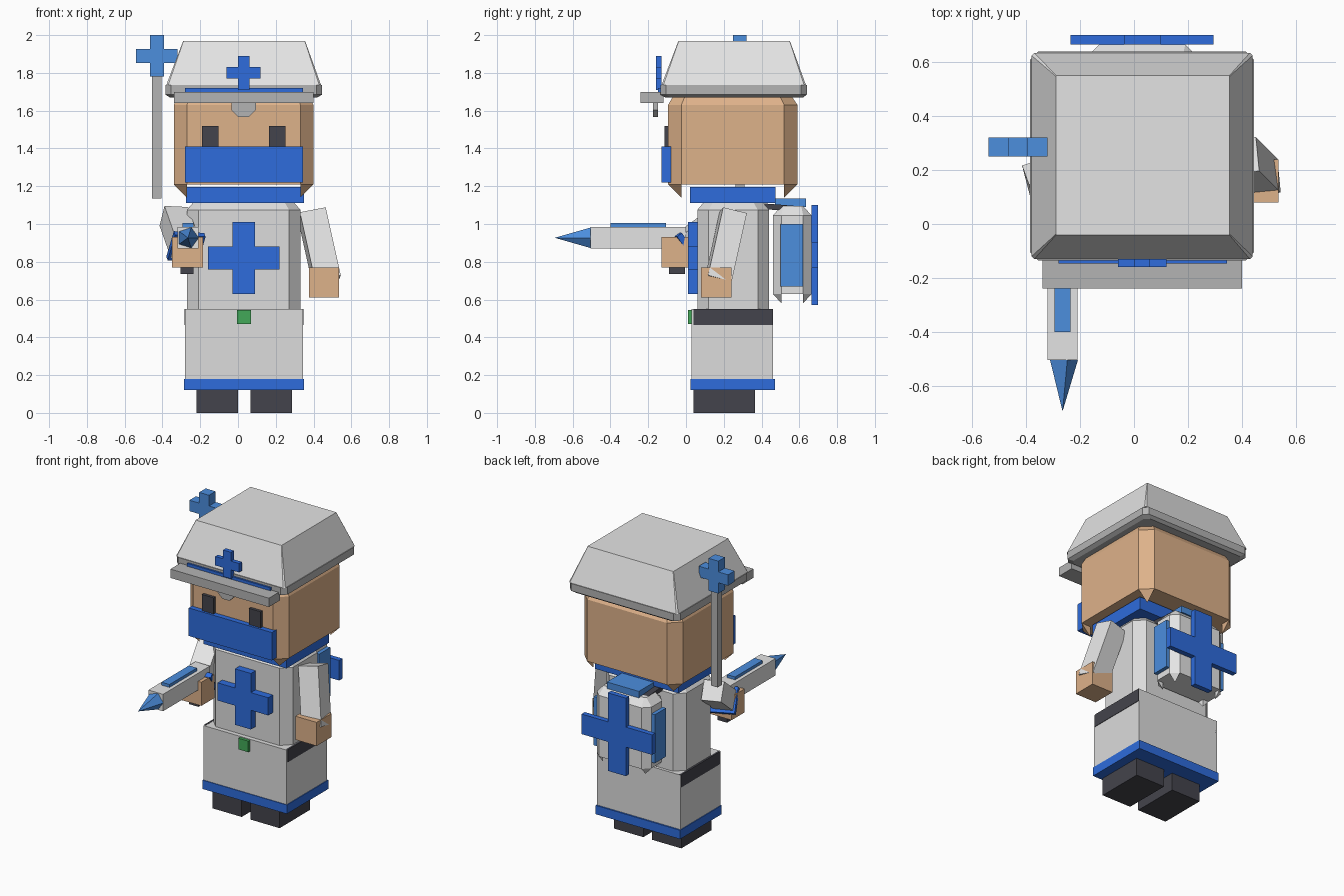
import bpy, bmesh, math
from mathutils import Vector, Matrix

old = bpy.data.objects.get("Cube")
if old:
    bpy.data.objects.remove(old, do_unlink=True)


def make_material(name, rgb):
    linear = [((c / 255 + 0.055) / 1.055) ** 2.4 for c in rgb] + [1]
    m = bpy.data.materials.new(name)
    m.use_nodes = True
    m.diffuse_color = linear
    m.node_tree.nodes["Principled BSDF"].inputs["Base Color"].default_value = linear
    return m


SKIN = make_material("skin", (222, 178, 138))
DARK = make_material("charcoal", (68, 68, 76))
BLUE = make_material("deep blue", (46, 108, 220))
SKY = make_material("light blue", (76, 142, 222))
GREEN = make_material("green", (66, 168, 88))
WHITE = make_material("off white", (228, 228, 228))
CLOTH = make_material("light grey", (220, 220, 220))
GREY = make_material("mid grey", (180, 180, 180))


def finish(name, bm, mat):
    bmesh.ops.recalc_face_normals(bm, faces=bm.faces)
    me = bpy.data.meshes.new(name)
    bm.to_mesh(me)
    bm.free()
    me.materials.append(mat)
    ob = bpy.data.objects.new(name, me)
    bpy.context.collection.objects.link(ob)
    return ob


def add_block(bm, x, y, z):
    size = Matrix.Diagonal((x[1] - x[0], y[1] - y[0], z[1] - z[0], 1))
    centre = Matrix.Translation((sum(x) / 2, sum(y) / 2, sum(z) / 2))
    bmesh.ops.create_cube(bm, size=1, matrix=centre @ size)


def box(name, mat, x, y, z):
    bm = bmesh.new()
    add_block(bm, x, y, z)
    return finish(name, bm, mat)


def plus(name, mat, cx, cz, half, arm, y):
    """Upright cross as a single extruded outline."""
    bm = bmesh.new()
    quarter = [(arm, half), (arm, arm), (half, arm)]
    pts = []
    for k in range(4):
        for a, b in quarter:
            for _ in range(k):
                a, b = b, -a
            pts.append((cx + a, y[0], cz + b))
    face = bm.faces.new([bm.verts.new(p) for p in pts])
    ext = bmesh.ops.extrude_face_region(bm, geom=[face])
    moved = [v for v in ext["geom"] if isinstance(v, bmesh.types.BMVert)]
    bmesh.ops.translate(bm, verts=moved, vec=(0, y[1] - y[0], 0))
    return finish(name, bm, mat)


def loft(name, mat, rings, spike=0):
    """Chamfered box from rings (z, x0, x1, y0, y1, chamfer); spike adds bottom corner points."""
    bm = bmesh.new()
    loops = []
    for z, x0, x1, y0, y1, c in rings:
        pts = [(x0, y0 + c), (x0 + c, y0), (x1 - c, y0), (x1, y0 + c),
               (x1, y1 - c), (x1 - c, y1), (x0 + c, y1), (x0, y1 - c)]
        loops.append([bm.verts.new((a, b, z)) for a, b in pts])
    for low, high in zip(loops, loops[1:]):
        for i in range(8):
            j = (i + 1) % 8
            bm.faces.new((low[i], low[j], high[j], high[i]))
    bm.faces.new(loops[0])
    bm.faces.new(loops[-1])
    if spike:
        z, x0, x1, y0, y1, c = rings[0]
        for px, sx in ((x0, 1), (x1, -1)):
            for py, sy in ((y0, 1), (y1, -1)):
                a = bm.verts.new((px, py + sy * c, z))
                b = bm.verts.new((px + sx * c, py, z))
                d = bm.verts.new((px + sx * c, py + sy * c, z))
                tip = bm.verts.new((px + sx * c, py + sy * c, z - spike))
                for tri in ((a, b, tip), (b, d, tip), (d, a, tip), (a, b, d)):
                    bm.faces.new(tri)
    return finish(name, bm, mat)


def limb(name, mat, start, end, wx, wy, twist=0):
    """Box running from start to end."""
    a, b = Vector(start), Vector(end)
    ob = box(name, mat, (-wx / 2, wx / 2), (-wy / 2, wy / 2), (0, (b - a).length))
    turn = Vector((0, 0, 1)).rotation_difference(b - a).to_matrix().to_4x4()
    ob.matrix_world = Matrix.Translation(a) @ turn @ Matrix.Rotation(twist, 4, "Z")
    return ob


# Feet and robe
box("right_foot", DARK, (-0.22, 0.0), (0.04, 0.365), (0, 0.12))
box("left_foot", DARK, (0.065, 0.285), (0.04, 0.365), (0, 0.12))
box("robe_hem", BLUE, (-0.285, 0.35), (0.025, 0.47), (0.12, 0.18))
box("robe_skirt", CLOTH, (-0.28, 0.345), (0.03, 0.46), (0.18, 0.55))
for side, x in (("right", (-0.283, -0.27)), ("left", (0.335, 0.348))):
    box(side + "_belt_side", DARK, x, (0.04, 0.46), (0.465, 0.551))
box("belt_buckle", GREEN, (-0.005, 0.07), (0.01, 0.03), (0.47, 0.545))

# Torso and collar
loft("torso", CLOTH, [(0.55, -0.27, 0.33, 0.06, 0.44, 0.06),
                      (1.075, -0.27, 0.33, 0.06, 0.44, 0.06),
                      (1.11, -0.24, 0.30, 0.09, 0.41, 0.05)])
plus("chest_cross", BLUE, 0.03, 0.82, 0.19, 0.06, (0.01, 0.06))
box("collar", BLUE, (-0.275, 0.35), (0.02, 0.475), (1.11, 1.195))
limb("pack_strap", DARK, (0.03, 0.27, 1.105), (0.03, 0.59, 1.08), 0.32, 0.03)

# Head and face
loft("head", SKIN, [(1.21, -0.34, 0.40, -0.095, 0.59, 0.07),
                    (1.63, -0.34, 0.40, -0.095, 0.59, 0.07),
                    (1.69, -0.31, 0.37, -0.06, 0.55, 0.06)], spike=0.07)
box("face_mask", BLUE, (-0.28, 0.345), (-0.13, -0.08), (1.22, 1.41))
for side, x in (("right", -0.147), ("left", 0.207)):
    box(side + "_eye", DARK, (x - 0.044, x + 0.044), (-0.115, -0.08), (1.41, 1.52))

# Hat
loft("hat_brim", GREY, [(1.67, -0.36, 0.42, -0.11, 0.62, 0.03),
                        (1.685, -0.385, 0.445, -0.135, 0.64, 0.03),
                        (1.735, -0.385, 0.445, -0.135, 0.64, 0.03)])
loft("hat_crown", WHITE, [(1.735, -0.38, 0.44, -0.13, 0.635, 0.01),
                          (1.97, -0.29, 0.355, -0.04, 0.55, 0.002)])
box("hat_visor", GREY, (-0.34, 0.40), (-0.24, -0.12), (1.64, 1.70))
box("hat_ribbon", BLUE, (-0.28, 0.345), (-0.147, -0.12), (1.69, 1.72))
plus("hat_cross", BLUE, 0.03, 1.80, 0.09, 0.03, (-0.16, -0.13))
bm = bmesh.new()
bmesh.ops.create_cone(bm, cap_ends=True, segments=8, radius1=0.07, radius2=0.07, depth=0.025,
                      matrix=Matrix.Translation((0.03, -0.162, 1.63))
                      @ Matrix.Rotation(math.pi / 2, 4, "X")
                      @ Matrix.Rotation(math.pi / 8, 4, "Z"))
bmesh.ops.bisect_plane(bm, geom=bm.verts[:] + bm.edges[:] + bm.faces[:],
                       plane_co=(0, 0, 1.68), plane_no=(0, 0, 1), clear_outer=True)
finish("visor_badge", bm, GREY)

# Backpack
loft("backpack", WHITE, [(0.63, -0.175, 0.235, 0.46, 0.665, 0.045),
                         (1.045, -0.175, 0.235, 0.46, 0.665, 0.045),
                         (1.095, -0.13, 0.19, 0.505, 0.62, 0.01)], spike=0.05)
box("pack_lid", SKY, (-0.09, 0.15), (0.47, 0.635), (1.09, 1.135))
box("pack_side_pockets", SKY, (-0.20, 0.26), (0.50, 0.62), (0.67, 1.0))
plus("pack_cross", BLUE, 0.03, 0.835, 0.265, 0.068, (0.665, 0.70))

# Left arm, hanging
limb("left_arm", WHITE, (0.39, 0.25, 1.06), (0.47, 0.17, 0.70), 0.13, 0.14, -0.12)
box("left_hand", SKIN, (0.375, 0.535), (0.08, 0.24), (0.61, 0.77))

# Right arm, reaching forward
limb("right_arm", WHITE, (-0.34, 0.20, 1.04), (-0.28, -0.03, 0.87), 0.13, 0.13, 0.2)
limb("right_cuff", BLUE, (-0.279, 0.0, 0.89), (-0.272, -0.025, 0.87), 0.17, 0.17, 0.2)
box("right_hand", SKIN, (-0.35, -0.185), (-0.13, 0.01), (0.77, 0.93))

# Injector held in the right hand
box("injector_barrel", WHITE, (-0.32, -0.21), (-0.505, 0.0), (0.87, 0.985))
box("injector_gauge", SKY, (-0.295, -0.235), (-0.40, -0.105), (0.98, 1.005))
box("injector_grip", DARK, (-0.305, -0.235), (-0.09, -0.005), (0.735, 0.80))
bm = bmesh.new()
bmesh.ops.create_cone(bm, cap_ends=True, segments=5, radius1=0.057, radius2=0, depth=0.19,
                      matrix=Matrix.Translation((-0.265, -0.60, 0.927))
                      @ Matrix.Rotation(math.pi / 2, 4, "X")
                      @ Matrix.Rotation(-math.pi / 2, 4, "Z"))
finish("injector_tip", bm, SKY)

# Staff
box("staff_pole", GREY, (-0.455, -0.405), (0.262, 0.31), (1.135, 1.79))
plus("staff_cross", SKY, -0.43, 1.89, 0.11, 0.037, (0.25, 0.32))
